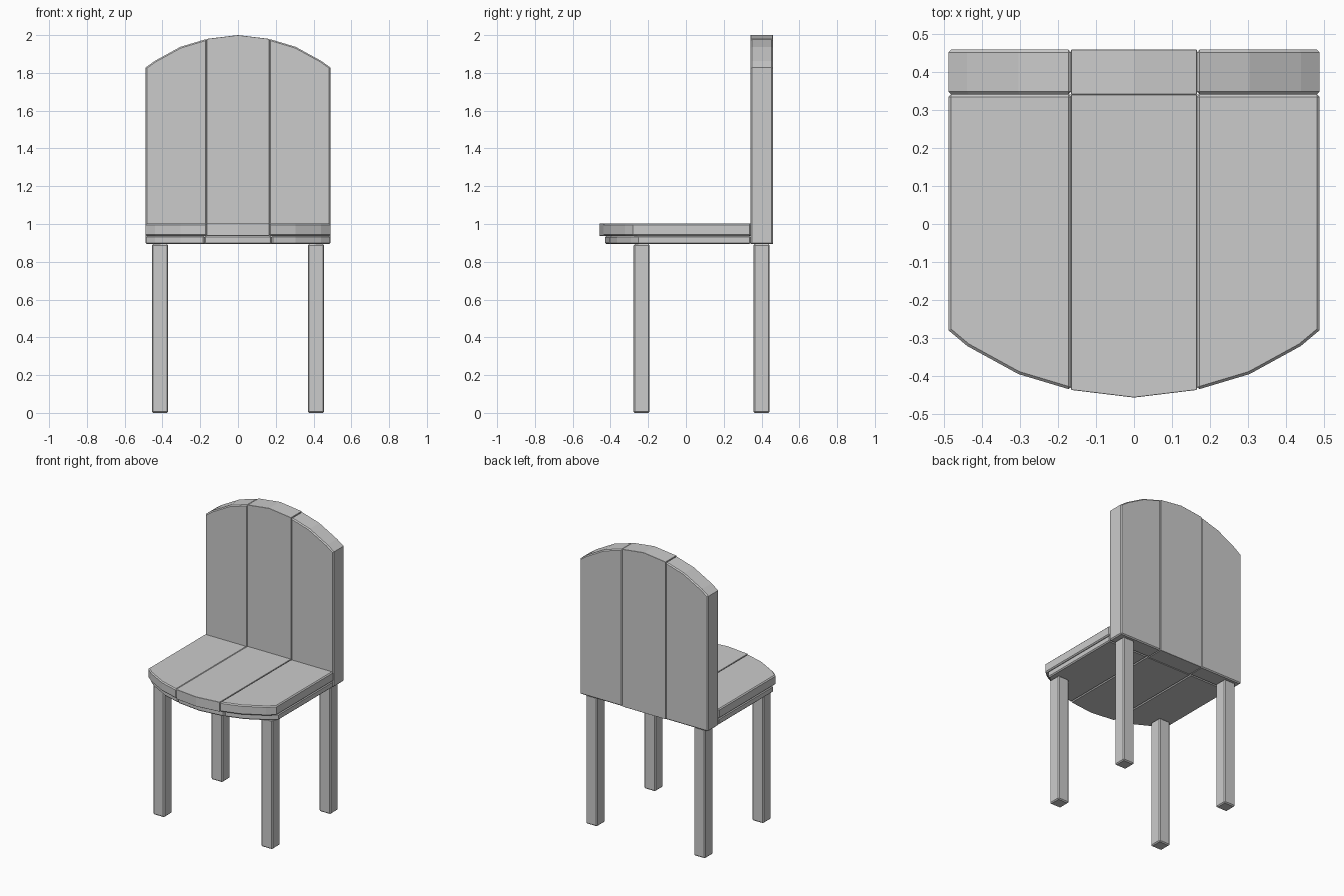
import bpy, bmesh
from mathutils import Vector

if "Cube" in bpy.data.objects:
    bpy.data.objects.remove(bpy.data.objects["Cube"])


def prism(name, outline, offset, bevel=0.007):
    """Extrude a planar outline of 3D points along offset, with softened rims."""
    bm = bmesh.new()
    face = bm.faces.new([bm.verts.new(p) for p in outline])
    ext = bmesh.ops.extrude_face_region(bm, geom=[face])
    bmesh.ops.translate(bm, vec=Vector(offset),
                        verts=[v for v in ext["geom"] if isinstance(v, bmesh.types.BMVert)])
    bmesh.ops.recalc_face_normals(bm, faces=bm.faces)
    mesh = bpy.data.meshes.new(name)
    bm.to_mesh(mesh)
    bm.free()
    ob = bpy.data.objects.new(name, mesh)
    bpy.context.collection.objects.link(ob)
    mod = ob.modifiers.new("bevel", 'BEVEL')
    mod.width = bevel
    mod.segments = 1
    mod.limit_method = 'ANGLE'
    mod.angle_limit = 1.05
    return ob


def mirrored(half):
    return [(-x, h) for x, h in reversed(half) if x > 0] + half


def height_at(curve, x):
    for (x0, h0), (x1, h1) in zip(curve, curve[1:]):
        if x0 <= x <= x1:
            return h0 + (h1 - h0) * (x - x0) / (x1 - x0)


def planks(name, curve, base, splits, to_3d, offset):
    """Three planks side by side sharing one curved end."""
    for part, x0, x1 in zip(("left", "middle", "right"), splits, splits[1:]):
        end = [(x0, height_at(curve, x0))]
        end += [p for p in curve if x0 < p[0] < x1]
        end += [(x1, height_at(curve, x1))]
        outline = [(x0, base)] + end + [(x1, base)]
        prism(f"{name}_{part}", [to_3d(*p) for p in outline], offset)


# backrest planks with arched top
arch = mirrored([(0, 2.0), (0.165, 1.98), (0.305, 1.938), (0.44, 1.864), (0.49, 1.828)])
planks("backrest_plank", arch, 0.893, [-0.49, -0.166, 0.166, 0.49],
       lambda x, z: (x, 0.342, z), (0, 0.118, 0))

# seat planks with curved front
front = mirrored([(0, -0.458), (0.165, -0.438), (0.305, -0.396), (0.44, -0.322), (0.49, -0.28)])
planks("seat_plank", front, 0.342, [-0.49, -0.166, 0.166, 0.49],
       lambda x, y: (x, y, 0.937), (0, 0, 0.066))

# thinner layer under the seat, set back at the front
under = [(x, y + 0.03) for x, y in front]
planks("seat_support", under, 0.342, [-0.487, -0.178, 0.178, 0.487],
       lambda x, y: (x, y, 0.893), (0, 0, 0.044))

# four square legs
for side, cx in (("left", -0.413), ("right", 0.413)):
    for end, cy in (("front", -0.235), ("back", 0.4)):
        r = 0.043
        prism(f"{end}_leg_{side}",
              [(cx + sx * r, cy + sy * r, 0) for sx, sy in ((-1, -1), (1, -1), (1, 1), (-1, 1))],
              (0, 0, 0.893))
